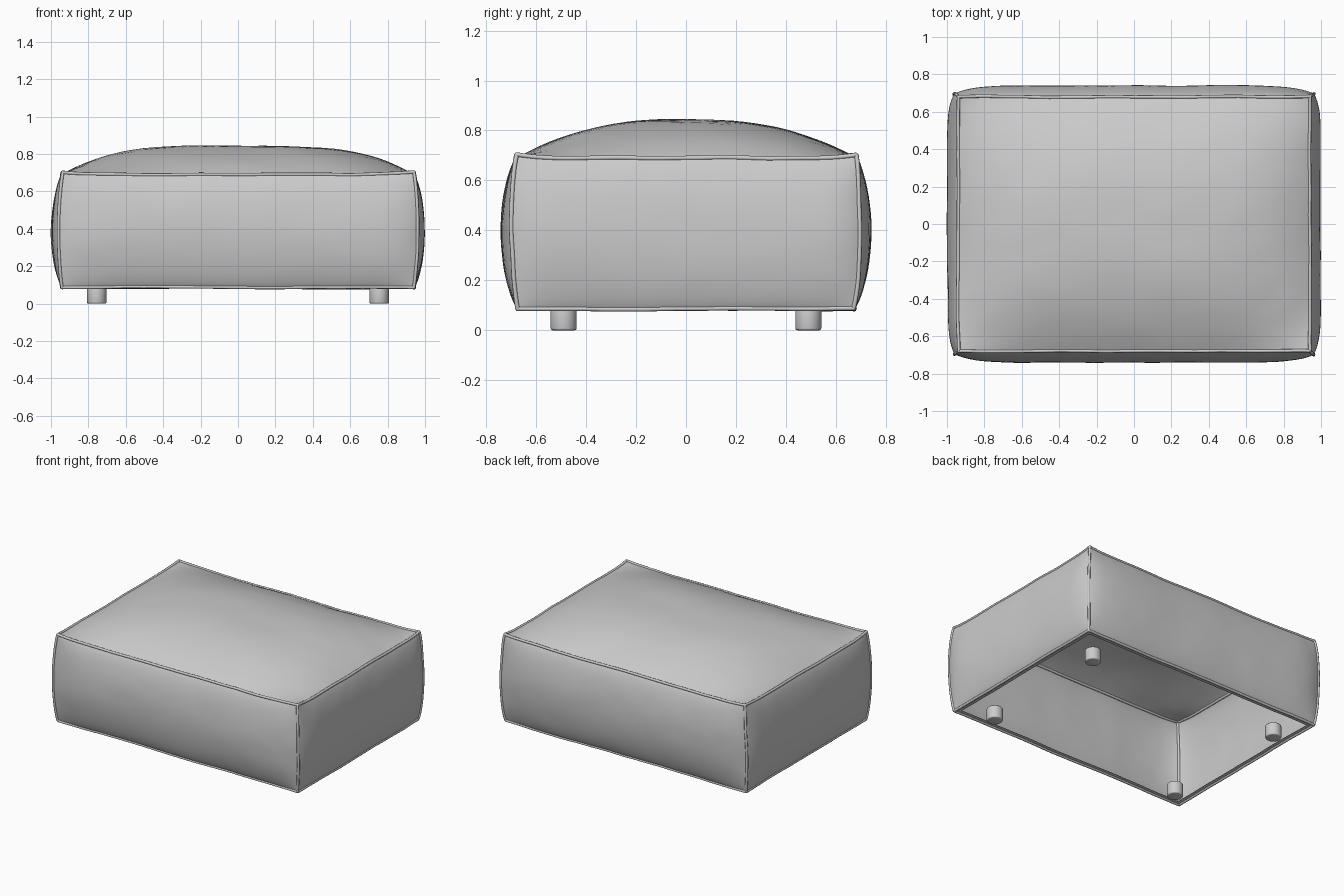
import bpy, bmesh, math
from mathutils import Vector, noise

if "Cube" in bpy.data.objects:
    bpy.data.objects.remove(bpy.data.objects["Cube"])

Z0, Z1 = 0.087, 0.69      # bottom hem and top seam heights
N = 44                    # panel resolution


def rough(p, amp=0.005):
    # soft hand-stuffed unevenness, continuous across the seams
    return p + noise.noise_vector(p * 3.1) * amp + noise.noise_vector(p * 8.0) * amp * 0.35


def corner(t):
    # half width and half depth of the seam frame at height t
    b = (4 * t * (1 - t)) ** 0.8
    return 0.94 + 0.02 * b, 0.672 + 0.008 * t + 0.02 * b


def side(u, t, k):
    # k = 0 front, 1 right, 2 back, 3 left
    cx, cy = corner(t)
    half, dist = (cx, cy) if k % 2 == 0 else (cy, cx)
    puff = 0.045 * max(0, 4 * t * (1 - t)) ** 0.75 * (1 - abs(u) ** 10)
    if k % 2:
        puff *= 0.85
    d = dist + puff
    z = Z0 + t * (Z1 + 0.012 * u ** 8 - Z0)
    a, s = u * half, (1 if k < 2 else -1)
    return rough(Vector((s * a, -s * d, z) if k % 2 == 0 else (s * d, s * a, z)))


def top(u, v):
    cx, cy = corner(1)
    z = Z1 + 0.012 * (u * v) ** 8
    z += 0.155 * (1 - abs(u) ** 3.6) * (1 - abs(v) ** 2.4)
    return rough(Vector((u * cx, v * cy, z)))


def spaced(i, n=N):
    # -1..1, denser toward the seams
    return -math.cos(math.pi * i / n)


def add_grid(bm, fn, nu, nv):
    vs = [[bm.verts.new(fn(i, j)) for j in range(nv + 1)] for i in range(nu + 1)]
    for i in range(nu):
        for j in range(nv):
            bm.faces.new((vs[i][j], vs[i + 1][j], vs[i + 1][j + 1], vs[i][j + 1]))


def finish(bm, name, angle):
    me = bpy.data.meshes.new(name)
    bm.to_mesh(me)
    bm.free()
    ob = bpy.data.objects.new(name, me)
    bpy.context.collection.objects.link(ob)
    bpy.ops.object.select_all(action='DESELECT')
    ob.select_set(True)
    bpy.context.view_layer.objects.active = ob
    bpy.ops.object.shade_smooth_by_angle(angle=math.radians(angle))
    return ob


# Upholstered cover: domed top, four puffed sides, open underneath
bm = bmesh.new()
add_grid(bm, lambda i, j: top(spaced(i), spaced(j)), N, N)
for k in range(4):
    add_grid(bm, lambda i, j: side(spaced(i), (spaced(j, 30) + 1) / 2, k), N, 30)


# Narrow hem turned inward around the open bottom
def hem(k, i, j):
    p = side(spaced(i), 0, k)
    cx, cy = corner(0)
    f = 0.035 * j
    return Vector((p.x * (1 - f / cx), p.y * (1 - f / cy), p.z))


for k in range(4):
    add_grid(bm, lambda i, j: hem(k, i, j), N, 1)
bmesh.ops.remove_doubles(bm, verts=bm.verts, dist=0.0004)
bmesh.ops.recalc_face_normals(bm, faces=bm.faces)
finish(bm, "cover", 32)


# Piping along every seam
def piping(name, pts, closed, radius=0.009):
    cu = bpy.data.curves.new(name, 'CURVE')
    cu.dimensions = '3D'
    cu.bevel_depth = radius
    cu.bevel_resolution = 2
    cu.use_fill_caps = True
    sp = cu.splines.new('POLY')
    sp.points.add(len(pts) - 1)
    for q, p in zip(sp.points, pts):
        q.co = (*p, 1)
    sp.use_cyclic_u = closed
    sp.use_smooth = True
    ob = bpy.data.objects.new(name, cu)
    bpy.context.collection.objects.link(ob)


for name, t in (("top_piping", 1), ("bottom_piping", 0)):
    loop = [side(spaced(i), t, k) for k in range(4) for i in range(N)]
    piping(name, loop, True)
for k, name in enumerate(("front_right", "back_right", "back_left", "front_left")):
    piping(name + "_piping", [side(1, j / 24, k) for j in range(25)], False)

# Four short round feet with softened rims
for sx, xn in ((1, "right"), (-1, "left")):
    for sy, yn in ((-1, "front"), (1, "back")):
        bm = bmesh.new()
        bmesh.ops.create_cone(bm, cap_ends=True, segments=32, radius1=0.052,
                              radius2=0.052, depth=0.09)
        rims = [e for e in bm.edges if abs(e.verts[0].co.z - e.verts[1].co.z) < 1e-5]
        bmesh.ops.bevel(bm, geom=rims, offset=0.008, segments=3, profile=0.5,
                        affect='EDGES')
        foot = finish(bm, f"{yn}_{xn}_foot", 40)
        foot.location = (sx * 0.755, sy * 0.49, 0.045)
